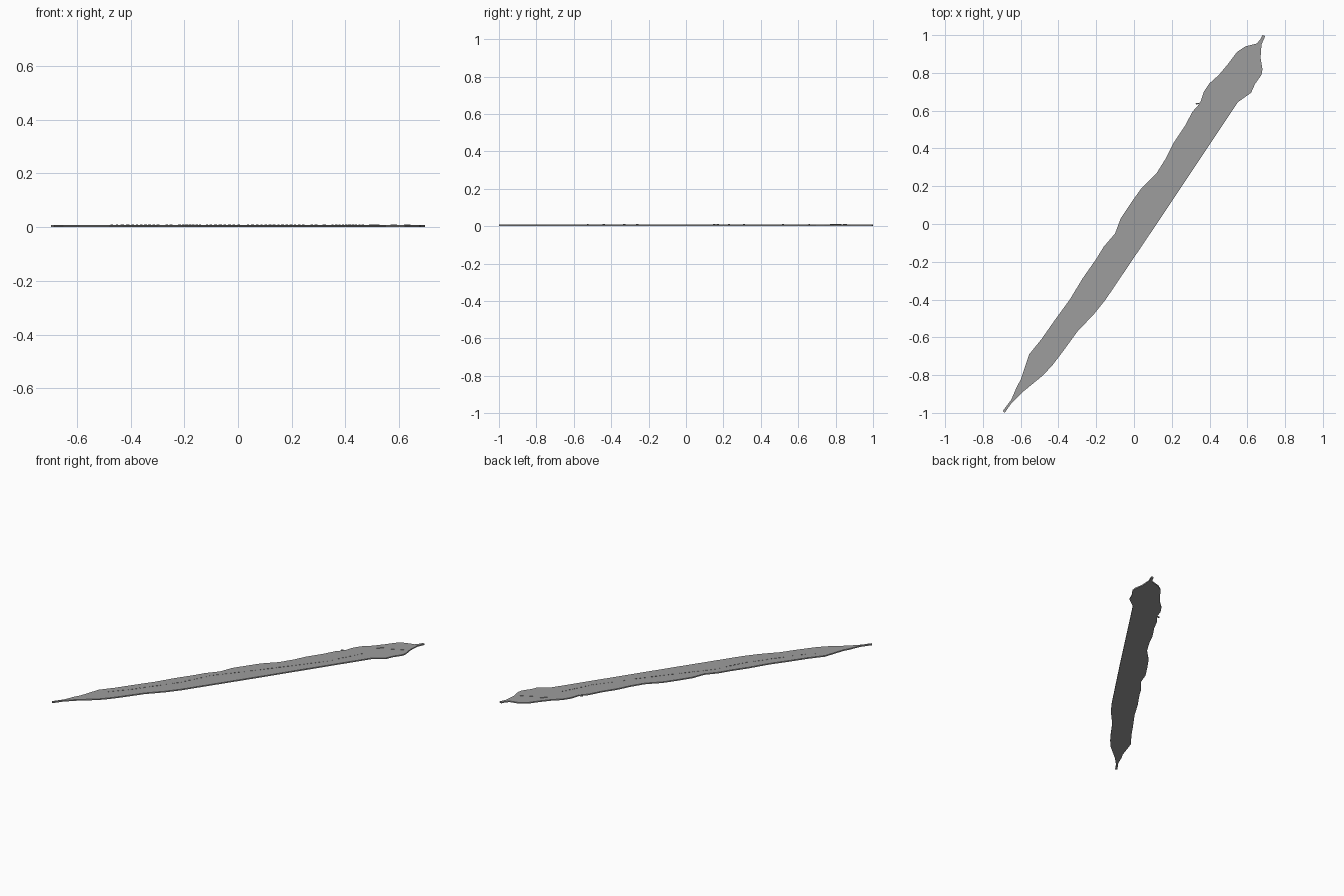
import bpy, bmesh, math, random
from mathutils import Vector

if "Cube" in bpy.data.objects:
    bpy.data.objects.remove(bpy.data.objects["Cube"])

random.seed(4)
TOP = 0.008

grey = bpy.data.materials.new("dark_grey")
grey.diffuse_color = (.34, .34, .34, 1)
grey.use_nodes = True
grey.node_tree.nodes["Principled BSDF"].inputs["Base Color"].default_value = grey.diffuse_color

# Outline of the long flat slab, clockwise from the south tip
outline = [
    (-.695, -.99), (-.65, -.93), (-.62, -.86), (-.60, -.825), (-.555, -.69), (-.49, -.61),
    (-.42, -.51), (-.34, -.40), (-.27, -.285), (-.20, -.185), (-.16, -.12), (-.10, -.05),
    (-.07, .03), (-.01, .12), (.04, .19), (.12, .27), (.17, .35), (.21, .43), (.27, .52),
    (.31, .595), (.35, .64), (.37, .70), (.40, .745), (.45, .79), (.50, .85), (.545, .91),
    (.59, .94), (.65, .955), (.67, .98), (.68, 1.0), (.695, .995), (.675, .95), (.67, .88),
    (.68, .82), (.675, .79), (.64, .74), (.62, .695), (.55, .645), (.50, .57), (.12, 0),
    (-.15, -.40), (-.21, -.475), (-.30, -.57), (-.38, -.68), (-.43, -.745), (-.48, -.80),
    (-.59, -.89), (-.65, -.95), (-.685, -1.0)]


def slab(bm, points, z0, z1):
    face = bm.faces.new([bm.verts.new((x, y, z0)) for x, y in points])
    result = bmesh.ops.extrude_face_region(bm, geom=[face])
    for v in result["geom"]:
        if isinstance(v, bmesh.types.BMVert):
            v.co.z = z1


def block(bm, x, y, angle, length, width, z0, z1):
    u = Vector((math.cos(angle), math.sin(angle))) * length / 2
    w = Vector((-math.sin(angle), math.cos(angle))) * width / 2
    c = Vector((x, y))
    slab(bm, [c - u - w, c + u - w, c + u + w, c - u + w], z0, z1)


def finish(bm, name):
    bmesh.ops.recalc_face_normals(bm, faces=bm.faces)
    mesh = bpy.data.meshes.new(name)
    bm.to_mesh(mesh)
    bm.free()
    mesh.materials.append(grey)
    ob = bpy.data.objects.new(name, mesh)
    bpy.context.collection.objects.link(ob)
    return ob


# Ground slab
bm = bmesh.new()
slab(bm, outline, 0, TOP)
finish(bm, "ground_slab")

# Tiny low blocks dotted along the middle of the strip
path = [Vector(p) for p in [(-.50, -.69), (-.40, -.58), (-.21, -.32), (-.11, -.13),
                            (.08, .10), (.36, .46), (.47, .67)]]
bm = bmesh.new()
for a, b in zip(path, path[1:]):
    d = b - a
    count = int(d.length / 0.025)
    for i in range(count):
        p = a + d * (i + .5) / count
        block(bm, p.x, p.y, math.atan2(d.y, d.x), random.uniform(.006, .014), .005,
              TOP - .001, TOP + random.uniform(.001, .003))
# Larger blocks near the north end
for x, y in [(.50, .78), (.515, .80), (.58, .82), (.63, .85)]:
    block(bm, x, y, .6, .022, .01, TOP - .001, TOP + .003)
finish(bm, "small_blocks")

# Short jetty on the west edge
bm = bmesh.new()
block(bm, .342, .638, .1, .03, .007, 0.002, TOP)
finish(bm, "jetty")
